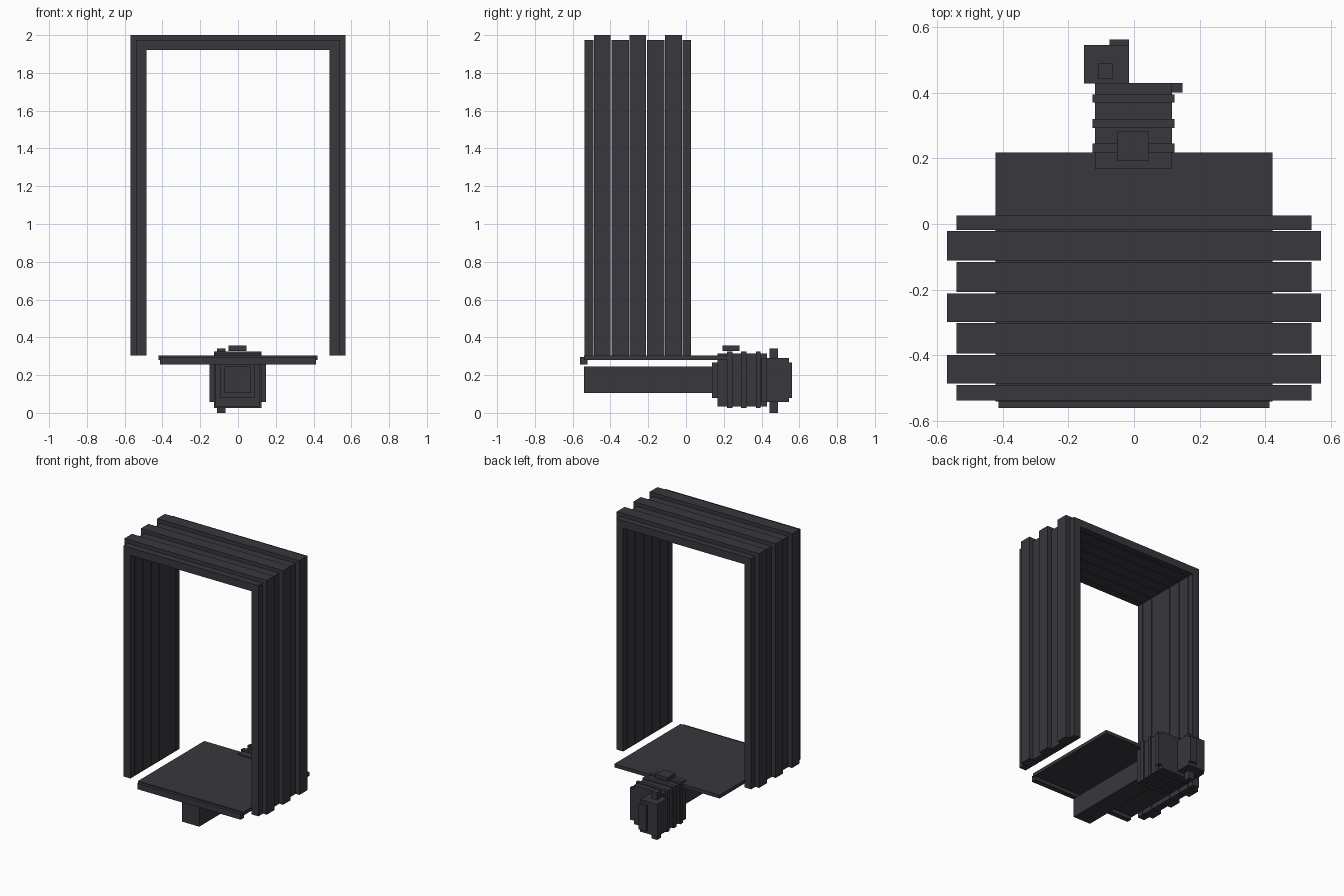
import bpy
import bmesh

cube = bpy.data.objects.get("Cube")
if cube:
    bpy.data.objects.remove(cube, do_unlink=True)

# Single dark charcoal paint
paint = bpy.data.materials.new("dark_charcoal")
paint.use_nodes = True
COLOUR = (0.040, 0.038, 0.046, 1.0)
paint.diffuse_color = COLOUR
paint.node_tree.nodes["Principled BSDF"].inputs["Base Color"].default_value = COLOUR


def extrude_profile(name, profile, y0, y1):
    """Extrude an (x, z) outline from y0 to y1."""
    bm = bmesh.new()
    face = bm.faces.new([bm.verts.new((x, y0, z)) for x, z in profile])
    result = bmesh.ops.extrude_face_region(bm, geom=[face])
    moved = [v for v in result["geom"] if isinstance(v, bmesh.types.BMVert)]
    bmesh.ops.translate(bm, verts=moved, vec=(0, y1 - y0, 0))
    bmesh.ops.recalc_face_normals(bm, faces=bm.faces)
    mesh = bpy.data.meshes.new(name)
    bm.to_mesh(mesh)
    bm.free()
    mesh.materials.append(paint)
    obj = bpy.data.objects.new(name, mesh)
    bpy.context.collection.objects.link(obj)
    return obj


def box(name, x, y, z):
    """Axis-aligned box from (low, high) pairs."""
    outline = [(x[0], z[0]), (x[1], z[0]), (x[1], z[1]), (x[0], z[1])]
    return extrude_profile(name, outline, *y)


def arch(name, half_width, top, y0, y1):
    """Upside-down U with a shared inner opening."""
    inner, inner_top, foot = 0.485, 1.92, 0.305
    right = [(half_width, top), (half_width, foot), (inner, foot), (inner, inner_top)]
    left = [(-x, z) for x, z in reversed(right)]
    extrude_profile(name, right + left, y0, y1)


# Arch sections, alternating low panels and raised ribs with hairline gaps
edges = [-0.540, -0.488, -0.397, -0.300, -0.209, -0.113, -0.020, 0.028]
for i, (y0, y1) in enumerate(zip(edges, edges[1:])):
    if i % 2:
        arch(f"arch_rib_{i // 2 + 1}", 0.57, 2.0, y0 + 0.002, y1 - 0.002)
    else:
        arch(f"arch_panel_{i // 2 + 1}", 0.54, 1.975, y0 + 0.002, y1 - 0.002)

# Floor plate with its front lip
box("floor_plate", (-0.422, 0.422), (-0.54, 0.217), (0.28, 0.305))
box("floor_lip", (-0.413, 0.413), (-0.56, -0.522), (0.255, 0.297))

# Support beam and its collar
box("support_beam", (-0.072, 0.068), (-0.54, 0.14), (0.105, 0.245))
box("beam_collar", (-0.095, 0.09), (0.137, 0.17), (0.08, 0.267))

# Motor housing with cooling bands
box("motor_housing", (-0.118, 0.116), (0.168, 0.43), (0.033, 0.314))
for i, (y0, y1) in enumerate([(0.217, 0.245), (0.292, 0.320), (0.370, 0.395)]):
    box(f"motor_band_{i + 1}", (-0.127, 0.124), (y0, y1), (0.025, 0.324))
box("motor_top_plate", (-0.05, 0.045), (0.192, 0.282), (0.328, 0.356))
box("motor_side_flange", (0.114, 0.148), (0.40, 0.43), (0.057, 0.29))

# Rear gearbox, end cap and vertical pin
box("gearbox", (-0.152, -0.015), (0.428, 0.545), (0.057, 0.29))
box("gearbox_cap", (-0.075, -0.015), (0.54, 0.562), (0.08, 0.267))
box("gearbox_pin", (-0.11, -0.065), (0.442, 0.488), (0.0, 0.342))
